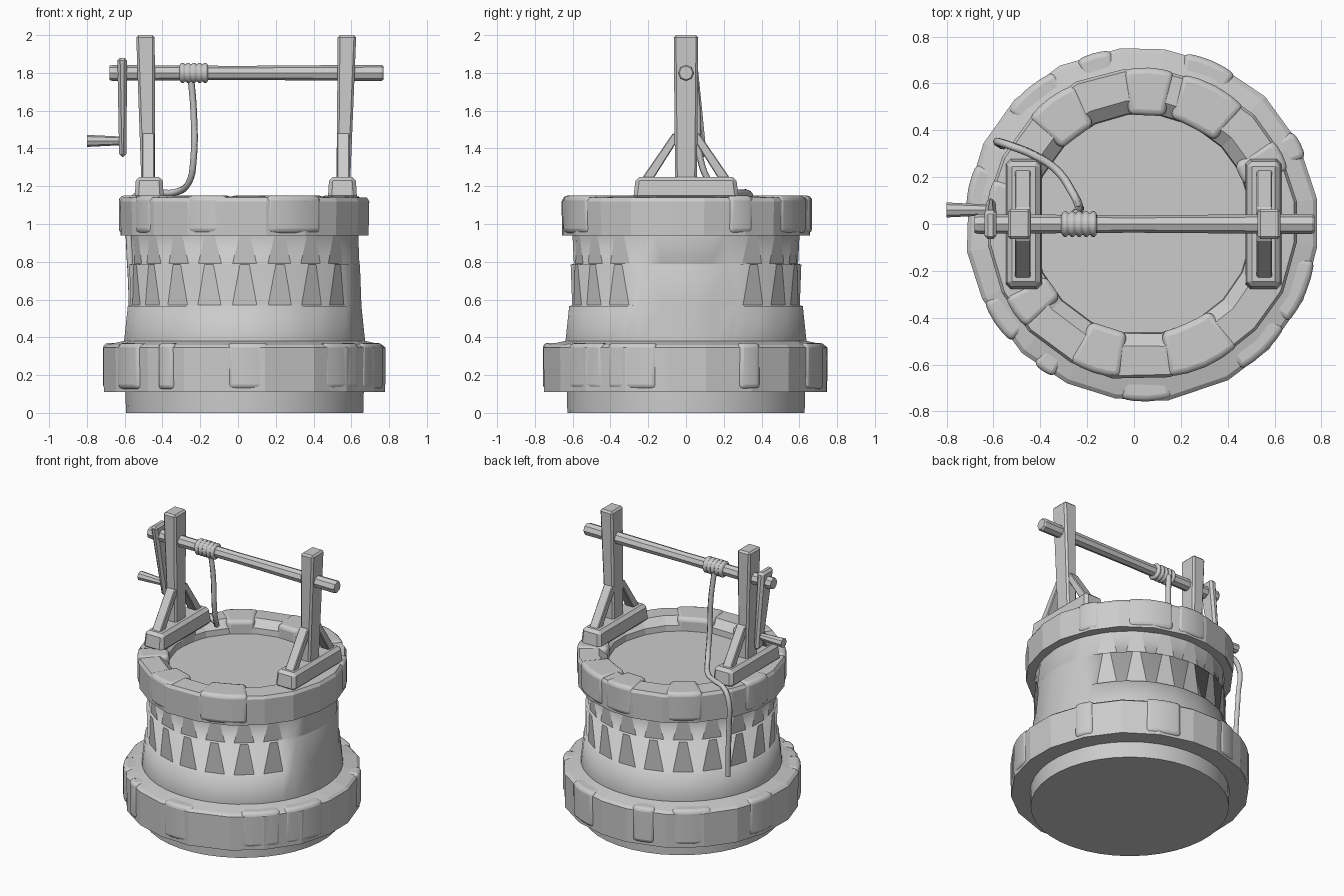
import bpy, bmesh, random
from math import sin, cos, pi, radians
from mathutils import Vector

if "Cube" in bpy.data.objects:
    bpy.data.objects.remove(bpy.data.objects["Cube"])

random.seed(4)
CX = 0.035  # the round wall sits slightly right of the origin


def finish(name, bm, bevel=0.0, segs=1, smooth=None):
    bmesh.ops.recalc_face_normals(bm, faces=bm.faces)
    me = bpy.data.meshes.new(name)
    bm.to_mesh(me)
    bm.free()
    ob = bpy.data.objects.new(name, me)
    bpy.context.collection.objects.link(ob)
    if bevel:
        m = ob.modifiers.new("bevel", 'BEVEL')
        m.width, m.segments, m.limit_method = bevel, segs, 'ANGLE'
    if smooth:
        bpy.ops.object.select_all(action='DESELECT')
        ob.select_set(True)
        bpy.context.view_layer.objects.active = ob
        bpy.ops.object.shade_smooth_by_angle(angle=radians(smooth))
    return ob


def loft(bm, rings, closed=False, caps=True):
    """Skin rings of points; returns the faces of each band."""
    vs = [[bm.verts.new(p) for p in r] for r in rings]
    n = len(vs[0])
    pairs = list(zip(vs, vs[1:])) + ([(vs[-1], vs[0])] if closed else [])
    bands = [[bm.faces.new((a[i], a[(i + 1) % n], b[(i + 1) % n], b[i])) for i in range(n)]
             for a, b in pairs]
    if caps and not closed:
        bm.faces.new(vs[0])
        bm.faces.new(vs[-1])
    return bands


def polar(a, r, z):
    return (CX + r * cos(a), r * sin(a), z)


def taper(name, c0, s0, c1, s1, bevel=0.01):
    """Timber with a horizontal rectangle at each end."""
    bm = bmesh.new()
    quad = ((-.5, -.5), (.5, -.5), (.5, .5), (-.5, .5))
    loft(bm, [[(c[0] + u * s[0], c[1] + v * s[1], c[2]) for u, v in quad]
              for c, s in ((c0, s0), (c1, s1))])
    return finish(name, bm, bevel)


def rod(name, rows, sides, y=0, z=0, smooth=None):
    """Turned piece along x from (x, radius) rows."""
    bm = bmesh.new()
    loft(bm, [[(x, y + r * cos(2 * pi * i / sides), z + r * sin(2 * pi * i / sides))
               for i in range(sides)] for x, r in rows])
    return finish(name, bm, smooth=smooth)


# round wall with shallow tapered brick facets
N = 20
rows = [(0, .63, .25, 0), (.38, .64, .25, 0), (.565, .622, .34, 0), (.57, .622, .34, .016),
        (.785, .611, .13, 0), (.79, .611, .34, .014), (.95, .602, .14, 0)]
bm = bmesh.new()
rings = []
for z, r, w, inset in rows:
    ring = []
    for k in range(N):
        d = 0 if min(k, N - k) < 2 else inset
        for s in (-1, 1):
            ring.append(polar(2 * pi * (k + s * w) / N, r - d, z))
    rings.append(ring)
bands = loft(bm, rings)
for b in (3, 5):
    for i in range(0, 2 * N, 2):
        if min(i // 2, N - i // 2) >= 2:
            bands[b][i].smooth = False
            for e in bands[b][i].edges:
                e.smooth = False
body = finish("round_wall", bm)
for p in body.data.polygons:
    p.use_smooth = len(p.vertices) == 4


# faceted stone collars, closed rings with slightly uneven edges
def collar(name, profile, n, jitter):
    bm = bmesh.new()
    off = [random.uniform(-jitter, 0) for _ in range(n)]
    turn = [random.uniform(-.04, .04) for _ in range(n)]
    loft(bm, [[polar(2 * pi * (i + .5) / n + turn[i], r + (off[i] if r > .65 else 0), z)
               for i in range(n)] for r, z in profile], closed=True)
    return finish(name, bm)


collar("base_collar", [(.60, .11), (.76, .11), (.763, .345), (.745, .36), (.65, .38), (.60, .38)], 20, .012)
collar("top_collar", [(.46, .94), (.668, .94), (.672, 1.12), (.66, 1.14), (.53, 1.145), (.475, 1.10)], 20, .01)


# rounded stones set into the collars
def stones(name, spans, r0, r1, z0, z1):
    for j, (a0, a1) in enumerate(spans):
        bm = bmesh.new()
        m, secs = 4, []
        for i in range(m + 1):
            t = i / m
            a = radians(a0 + (a1 - a0) * t)
            k = .006 * sin(pi * t)
            secs.append([polar(a, r0 - k, z0), polar(a, r1 + k, z0),
                         polar(a, r1 + k, z1), polar(a, r0 - k, z1)])
        loft(bm, secs)
        finish(f"{name}_{j}", bm, .025, 3, 50)


stones("base_stone", [(-97, -80), (-56, -36), (-34, -12), (22, 32), (58, 76), (100, 112),
                      (120, 140), (160, 176), (206, 222), (232, 240)], .62, .752, .125, .37)
stones("top_stone", [(-152, -138), (-118, -98), (-80, -52), (20, 33), (49, 75), (78, 97),
                     (116, 137), (163, 182)], .47, .662, .95, 1.15)

# water surface inside the opening
bm = bmesh.new()
bm.faces.new([bm.verts.new(polar(2 * pi * i / 40, .50, 1.06)) for i in range(40)])
finish("water", bm)

# the two timber supports: foot, post and a pair of braces
for side, xb, xt, xf in (("left", -.475, -.49, -.47), ("right", .557, .577, .553)):
    taper(side + "_foot", (xf, 0, 1.13), (.155, .56, 0), (xf, 0, 1.25), (.14, .53, 0), .02)
    taper(side + "_post", (xb, 0, 1.2), (.072, .115, 0), (xt, 0, 2), (.098, .13, 0), .012)
    for s, end in ((-1, "front"), (1, "back")):
        taper(f"{side}_{end}_brace", (xb, s * .23, 1.2), (.066, .065, 0),
              (xb, s * .045, 1.48), (.066, .05, 0), .005)

# axle, rope coil and crank
rod("axle", [(-.68, .038), (-.665, .042), (0, .037), (.76, .043), (.77, .036)], 8, 0, 1.8)
coil = [(-.312, .035)]
for i in range(5):
    x = -.308 + i * .03
    coil += [(x + .002, .047), (x + .009, .055), (x + .02, .055), (x + .027, .047)]
rod("rope_coil", coil + [(-.158, .035)], 14, 0, 1.8, 60)
taper("crank_arm", (-.61, .075, 1.355), (.038, .07, 0), (-.613, -.005, 1.88), (.052, .125, 0), .015)
rod("crank_handle", [(-.80, .032), (-.62, .023)], 8, .06, 1.44)

# rope trailing from the coil over the rim and down the outside
cu = bpy.data.curves.new("rope", 'CURVE')
cu.dimensions = '3D'
cu.bevel_depth, cu.bevel_resolution, cu.resolution_u = .018, 1, 5
cu.use_fill_caps = True
pts = [(-.25, .045, 1.78), (-.235, .06, 1.6), (-.235, .075, 1.35), (-.26, .13, 1.22),
       (-.33, .23, 1.168), (-.43, .295, 1.165), (-.53, .335, 1.155), (-.575, .35, 1.09),
       (-.575, .345, .9), (-.565, .34, .7), (-.56, .335, .55)]
sp = cu.splines.new('BEZIER')
sp.bezier_points.add(len(pts) - 1)
for bp, p in zip(sp.bezier_points, pts):
    bp.co = p
    bp.handle_left_type = bp.handle_right_type = 'AUTO'
bpy.context.collection.objects.link(bpy.data.objects.new("rope", cu))
